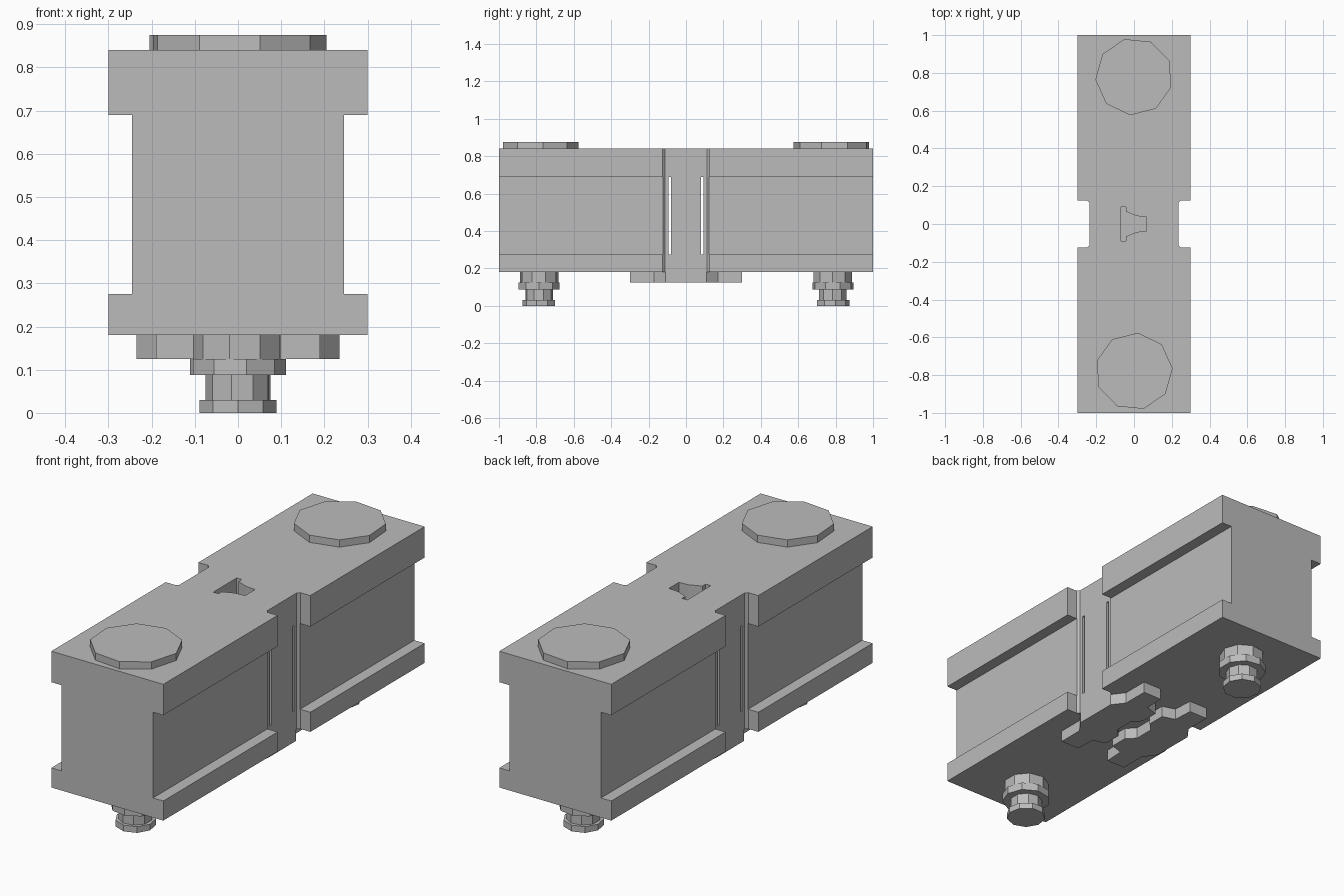
import bpy, bmesh
from math import radians, cos, sin

cube = bpy.data.objects.get("Cube")
if cube:
    bpy.data.objects.remove(cube, do_unlink=True)

grey = bpy.data.materials.new("mid grey")
grey.use_nodes = True
grey.diffuse_color = (0.5, 0.5, 0.5, 1)
grey.node_tree.nodes["Principled BSDF"].inputs["Base Color"].default_value = (0.5, 0.5, 0.5, 1)


def prism(name, outline, low, high, along="z"):
    """Extrude a closed outline along z (xy outline) or y (xz outline)."""
    bm = bmesh.new()
    place = (lambda a, b, c: (a, b, c)) if along == "z" else (lambda a, b, c: (a, c, b))
    bottom = [bm.verts.new(place(a, b, low)) for a, b in outline]
    face = bm.faces.new(bottom)
    out = bmesh.ops.extrude_face_region(bm, geom=[face])
    for v in out["geom"]:
        if isinstance(v, bmesh.types.BMVert):
            v.co[2 if along == "z" else 1] = high
    bmesh.ops.recalc_face_normals(bm, faces=bm.faces)
    mesh = bpy.data.meshes.new(name)
    bm.to_mesh(mesh)
    bm.free()
    mesh.materials.append(grey)
    ob = bpy.data.objects.new(name, mesh)
    bpy.context.collection.objects.link(ob)
    return ob


def rect(x0, x1, y0, y1):
    return [(x0, y0), (x1, y0), (x1, y1), (x0, y1)]


def flip(points, sx, sy):
    return [(x * sx, y * sy) for x, y in points]


def there_and_back(half):
    """Close a half outline by mirroring it in y."""
    return half + flip(half, 1, -1)[::-1]


def nonagon(radius, start, y):
    angles = [radians(start + 40 * i) for i in range(9)]
    return [(radius * cos(a), y + radius * sin(a)) for a in angles]


def cut(target, cutter):
    cutter.hide_render = True
    mod = target.modifiers.new("cut", "BOOLEAN")
    mod.operation = "DIFFERENCE"
    mod.solver = "EXACT"
    mod.object = cutter
    bpy.context.view_layer.objects.active = target
    bpy.ops.object.modifier_apply(modifier=mod.name)
    bpy.data.objects.remove(cutter, do_unlink=True)


# Main body: an I-shaped beam running front to back
side = [(0.3, 0.18), (0.3, 0.275), (0.245, 0.275), (0.245, 0.69), (0.3, 0.69), (0.3, 0.84)]
body = prism("body", side + flip(side, -1, 1)[::-1], -1, 1, along="y")

# Waist notches and the thin slits beside the central column
notch = there_and_back([(0.4, 0.125), (0.247, 0.125), (0.235, 0.112)])
for s in (1, -1):
    cut(body, prism("notch_cutter", flip(notch, s, 1), 0.1, 0.9))
    cut(body, prism("slit_cutter", rect(-0.4, 0.4, s * 0.081, s * 0.093), 0.275, 0.69))

# Keyhole recess in the top
keyhole = there_and_back([(0.065, 0.038), (0.015, 0.042), (-0.042, 0.065),
                          (-0.042, 0.09), (-0.07, 0.09)])
cut(body, prism("keyhole_cutter", keyhole, 0.72, 0.9))

# Bottom clamp plates
clamp = there_and_back([(0.235, 0.11), (0.19, 0.17), (0.19, 0.3), (0.09, 0.3),
                        (0.085, 0.2), (0.02, 0.18), (0.02, 0.09), (0.06, 0.05)])
for s, label in ((1, "left"), (-1, "right")):
    prism("clamp_plate_" + label, flip(clamp, s, 1), 0.125, 0.18)

# Top caps and bottom terminals at each end
tiers = [(0.09, -90, 0, 0.03), (0.075, -102, 0.03, 0.088),
         (0.111, -80, 0.088, 0.125), (0.104, -101, 0.125, 0.18)]
for s, label, turn in ((-1, "front", 0), (1, "back", 180)):
    prism("top_cap_" + label, nonagon(0.205, 84.3 + turn, s * 0.78), 0.84, 0.875)
    for i, (radius, start, low, high) in enumerate(tiers):
        prism(f"terminal_{label}_tier_{i + 1}", nonagon(radius, start + turn, s * 0.785), low, high)
